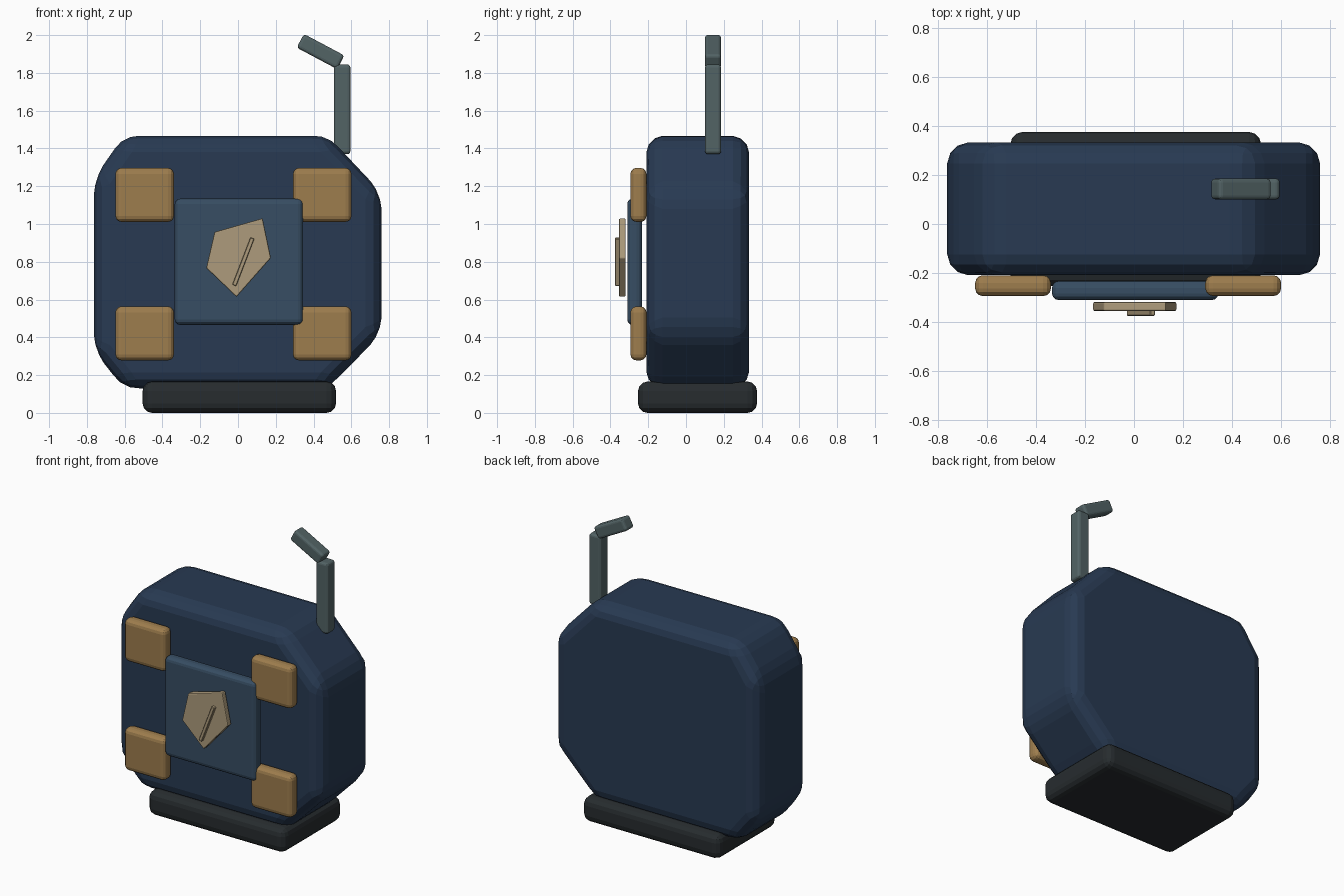
import bpy, bmesh
from math import radians

if "Cube" in bpy.data.objects:
    bpy.data.objects.remove(bpy.data.objects["Cube"])


def material(name, rgb):
    m = bpy.data.materials.new(name)
    m.diffuse_color = (*rgb, 1)
    m.use_nodes = True
    m.node_tree.nodes["Principled BSDF"].inputs["Base Color"].default_value = m.diffuse_color
    return m


NAVY = material("navy", (0.021, 0.042, 0.085))
SLATE = material("slate_blue", (0.038, 0.075, 0.125))
GOLD = material("gold", (0.34, 0.205, 0.075))
CREAM = material("cream", (0.42, 0.33, 0.20))
STEEL = material("steel", (0.085, 0.125, 0.13))
RUBBER = material("rubber", (0.02, 0.025, 0.028))


def finish(name, bm, mat, bevel, segments=3):
    bmesh.ops.recalc_face_normals(bm, faces=bm.faces)
    me = bpy.data.meshes.new(name)
    bm.to_mesh(me)
    bm.free()
    me.materials.append(mat)
    ob = bpy.data.objects.new(name, me)
    bpy.context.collection.objects.link(ob)
    mod = ob.modifiers.new("Bevel", 'BEVEL')
    mod.width = bevel
    mod.segments = segments
    mod.limit_method = 'ANGLE'
    return ob


def plate(name, outline, y0, y1, mat, bevel, segments=3):
    """Extrude an (x, z) outline from y0 to y1."""
    bm = bmesh.new()
    face = bm.faces.new([bm.verts.new((x, y0, z)) for x, z in outline])
    new = bmesh.ops.extrude_face_region(bm, geom=[face], use_keep_orig=True)["geom"]
    bmesh.ops.translate(bm, vec=(0, y1 - y0, 0),
                        verts=[g for g in new if isinstance(g, bmesh.types.BMVert)])
    return finish(name, bm, mat, bevel, segments)


def box(name, centre, size, mat, bevel, tilt=0, segments=3):
    bm = bmesh.new()
    bmesh.ops.create_cube(bm, size=1)
    bmesh.ops.scale(bm, vec=size, verts=bm.verts)
    ob = finish(name, bm, mat, bevel, segments)
    ob.location = centre
    ob.rotation_euler.y = radians(tilt)
    return ob


# Main body: uneven octagon with softened edges
plate("body", [(-0.605, 0.13), (0.475, 0.13), (0.76, 0.42), (0.76, 1.165),
               (0.475, 1.467), (-0.605, 1.467), (-0.763, 1.24), (-0.763, 0.33)],
      -0.209, 0.333, NAVY, 0.085)

# Base foot
box("base", (0.007, 0.061, 0.083), (1.024, 0.63, 0.166), RUBBER, 0.05)

# Four corner pads
for side, x in (("left", -0.494), ("right", 0.446)):
    for level, z in (("lower", 0.421), ("upper", 1.154)):
        box(f"{level}_{side}_pad", (x, -0.252, z), (0.31, 0.085, 0.286), GOLD, 0.032)

# Front panel, five-sided badge plate and its slanted bar
box("front_panel", (0.005, -0.272, 0.8), (0.68, 0.078, 0.668), SLATE, 0.028)
plate("badge_plate", [(-0.124, 0.958), (0.13, 1.03), (0.174, 0.82),
                      (-0.008, 0.614), (-0.168, 0.767)],
      -0.355, -0.319, CREAM, 0.006, 2)
box("badge_bar", (0.028, -0.363, 0.8), (0.022, 0.024, 0.268), CREAM, 0.003, 21, 1)

# Exhaust pipe and bent tip
box("pipe", (0.551, 0.143, 1.607), (0.088, 0.085, 0.475), STEEL, 0.016)
box("pipe_tip", (0.437, 0.143, 1.913), (0.243, 0.085, 0.082), STEEL, 0.016, 28)
